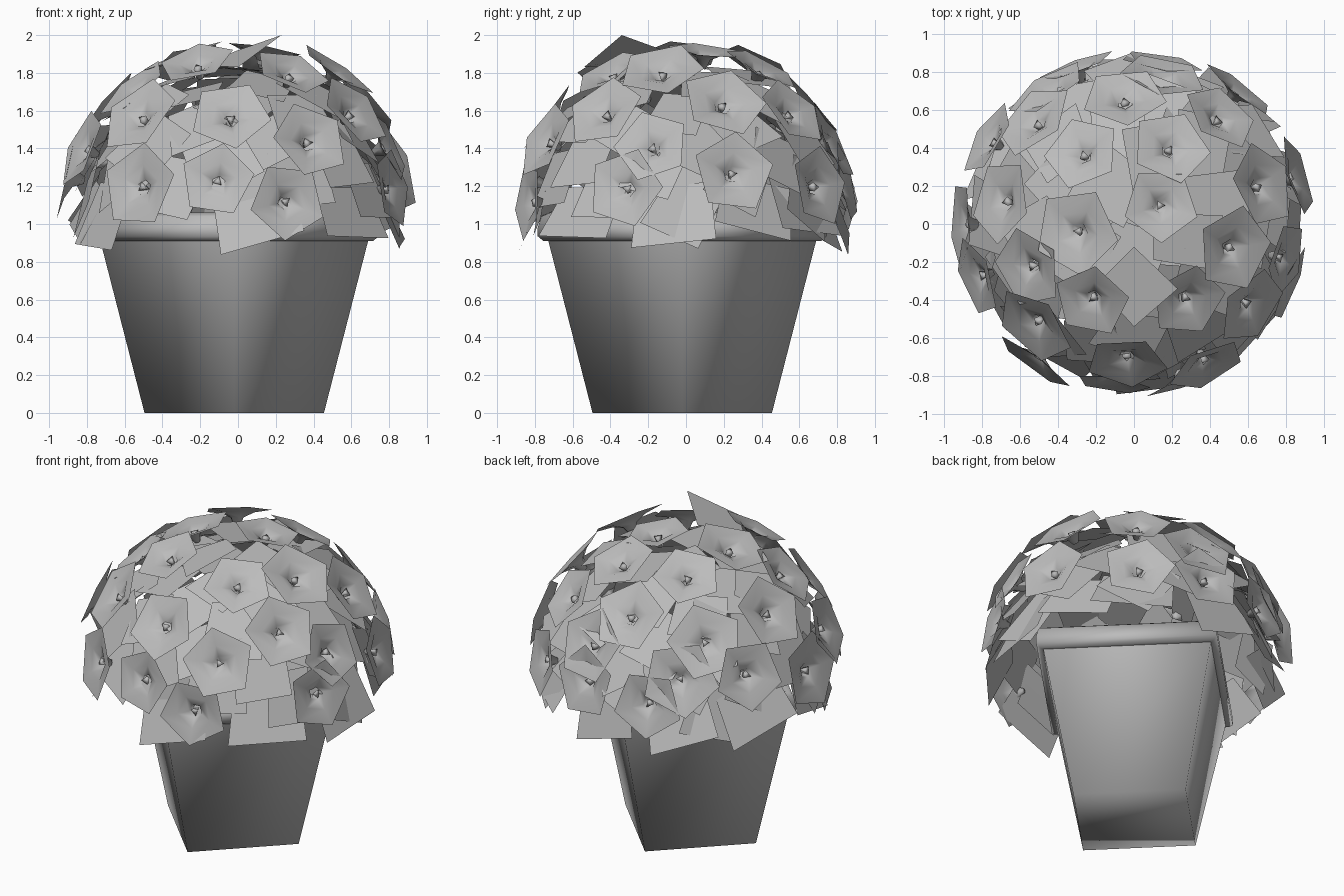
import bpy
import bmesh
import math
import random
from mathutils import Matrix, Vector

random.seed(4)
if "Cube" in bpy.data.objects:
    bpy.data.objects.remove(bpy.data.objects["Cube"])

grey = bpy.data.materials.new("plain grey")
grey.use_nodes = True
grey.diffuse_color = (0.5, 0.5, 0.5, 1)
grey.node_tree.nodes["Principled BSDF"].inputs["Base Color"].default_value = grey.diffuse_color

DOME = Vector((0, 0, 1.05))


def finish(name, bm, smooth=True):
    """Turn a bmesh into a named object."""
    mesh = bpy.data.meshes.new(name)
    bm.to_mesh(mesh)
    bm.free()
    mesh.materials.append(grey)
    for face in mesh.polygons:
        face.use_smooth = smooth
    obj = bpy.data.objects.new(name, mesh)
    bpy.context.collection.objects.link(obj)


def square_lathe(name, profile, cap_start=False, cap_end=False):
    """Sweep a (radius, height) profile around four corners on the axes."""
    bm = bmesh.new()
    rings = []
    for radius, height in profile:
        rings.append([bm.verts.new((radius * math.cos(a) - 0.02, radius * math.sin(a) - 0.02, height))
                      for a in (i * math.pi / 2 for i in range(4))])
    for low, high in zip(rings, rings[1:]):
        for i in range(4):
            j = (i + 1) % 4
            bm.faces.new((low[i], low[j], high[j], high[i]))
    if cap_start:
        bm.faces.new(rings[0][::-1])
    if cap_end:
        bm.faces.new(rings[-1])
    finish(name, bm)


def outward_frame(point, spin):
    """Matrix at a point whose z axis leaves the dome; y points up the dome."""
    normal = (point - DOME).normalized()
    turn = normal.to_track_quat("Z", "Y").to_matrix().to_4x4()
    return Matrix.Translation(point) @ turn @ Matrix.Rotation(spin, 4, "Z")


def add_flower(bm, point, radius):
    """Five-sided funnel with a small three-sided stamen."""
    frame = outward_frame(point, random.uniform(0, math.tau))
    rings = []
    for size, height in ((1, 0.01), (0.5, -0.005), (0.2, -0.035), (0.08, -0.09)):
        rings.append([bm.verts.new(frame @ Vector((size * radius * math.cos(a), size * radius * math.sin(a), height)))
                      for a in (i * math.tau / 5 for i in range(5))])
    for outer, inner in zip(rings, rings[1:]):
        for i in range(5):
            j = (i + 1) % 5
            bm.faces.new((outer[i], outer[j], inner[j], inner[i]))
    bm.faces.new(rings[-1])
    bmesh.ops.create_cone(bm, segments=3, radius1=0.01, radius2=0.028, depth=0.06, cap_ends=True,
                          matrix=frame @ Matrix.Translation((0, 0, -0.05)))


def add_leaf(bm, point, width, length, spin, tilt):
    """Flat four-sided leaf; a negative tilt flares its lower end outward."""
    frame = outward_frame(point, spin) @ Matrix.Rotation(tilt, 4, "X")
    corners = ((-width, -length), (width, -length * 0.9), (width * 0.9, length), (-width * 0.8, length * 0.85))
    bm.faces.new([bm.verts.new(frame @ Vector((x, y, 0))) for x, y in corners])


# Pot body and rim
square_lathe("pot_body", [(0.475, 0), (0.71, 0.915)], cap_start=True)
square_lathe("pot_rim", [(0.7, 0.91), (0.735, 0.91), (0.765, 0.935), (0.765, 0.98),
                         (0.745, 1.04), (0.7, 1.06), (0.66, 1.05), (0.63, 0.98)])
square_lathe("soil", [(0.66, 0.99), (0.3, 1.0)], cap_end=True)

# Flowers over the dome
spots = [
    (-.27, .37, 1.84), (.19, .4, 1.82), (.14, .1, 1.91), (-.3, -.04, 1.88), (-.69, .12, 1.62),
    (-.55, -.23, 1.71), (-.22, -.4, 1.85), (.28, -.4, 1.8), (.52, -.13, 1.81), (.67, .2, 1.64),
    (.45, .56, 1.59), (-.05, .66, 1.63), (-.52, .54, 1.54), (.61, -.43, 1.59), (-.04, -.72, 1.57),
    (.38, -.74, 1.44), (-.52, -.53, 1.57), (-.82, -.28, 1.4), (-.45, .7, 1.34), (.15, .77, 1.43),
    (.55, .7, 1.2), (.85, .25, 1.27), (.79, -.18, 1.41), (-.52, -.72, 1.2), (-.11, -.83, 1.23),
    (.26, -.83, 1.12), (-.76, .44, 1.35), (-.9, 0, 1.25), (.81, -.32, 1.19), (.14, .84, 1.22),
    (-.3, .82, 1.18)]
bm = bmesh.new()
for spot in spots:
    add_flower(bm, Vector(spot), random.uniform(0.2, 0.24))
finish("flowers", bm)

# Leaves shingled evenly under the flowers
bm = bmesh.new()
count = 50
for i in range(count):
    rise = 0.06 + 0.92 * (i + 0.5) / count
    angle = i * math.pi * (3 - math.sqrt(5))
    flat = math.sqrt(1 - rise * rise)
    direction = Vector((flat * math.cos(angle), flat * math.sin(angle), rise))
    add_leaf(bm, DOME + direction * random.uniform(0.76, 0.82), random.uniform(0.14, 0.19),
             random.uniform(0.16, 0.22), random.uniform(-0.6, 0.6), random.uniform(-0.35, -0.05))

# Wide leaves flaring out over the rim
for degrees in (-84, -43, -5, 27, 50, 88, 122, 155, 188, 208):
    angle = math.radians(degrees)
    point = Vector((0.8 * math.cos(angle), 0.8 * math.sin(angle), random.uniform(1.04, 1.1)))
    add_leaf(bm, point, random.uniform(0.2, 0.25), random.uniform(0.15, 0.19),
             random.uniform(-0.3, 0.3), random.uniform(-0.5, -0.3))

# One leaf standing proud near the top
bm.faces.new([bm.verts.new(p) for p in ((0, -.12, 1.92), (-.2, -.32, 1.84), (0, -.54, 1.83), (.23, -.34, 2.0))])
finish("leaves", bm, smooth=False)
